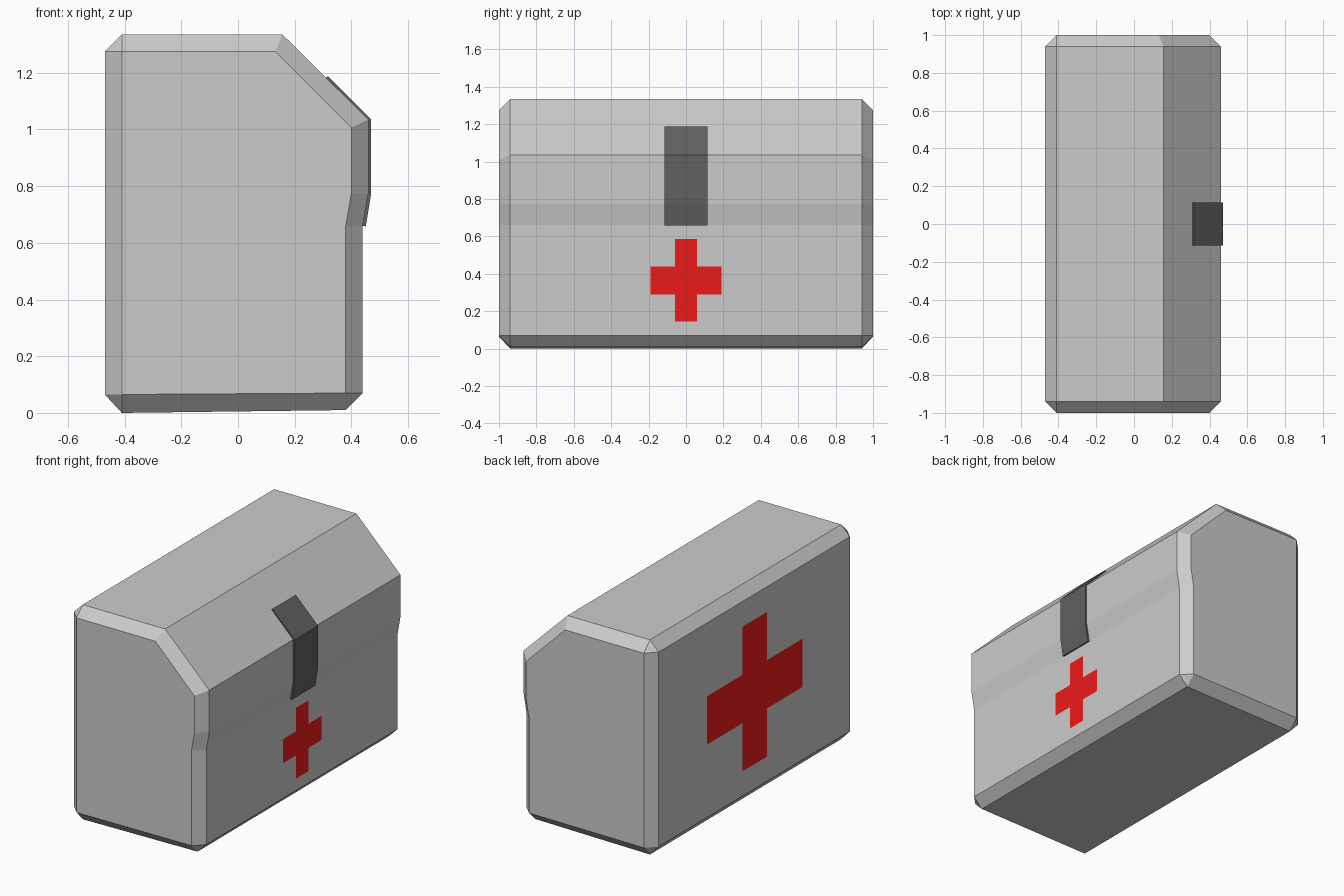
import bpy, bmesh

if "Cube" in bpy.data.objects:
    bpy.data.objects.remove(bpy.data.objects["Cube"])


def make_object(name, bm, color=None):
    bmesh.ops.remove_doubles(bm, verts=bm.verts, dist=0.0005)
    if len(bm.faces) > 1:
        bmesh.ops.recalc_face_normals(bm, faces=bm.faces)
    mesh = bpy.data.meshes.new(name)
    bm.to_mesh(mesh)
    bm.free()
    obj = bpy.data.objects.new(name, mesh)
    bpy.context.collection.objects.link(obj)
    if color:
        mat = bpy.data.materials.get(color[0]) or bpy.data.materials.new(color[0])
        mat.diffuse_color = color[1]
        mat.use_nodes = True
        mat.node_tree.nodes["Principled BSDF"].inputs["Base Color"].default_value = mat.diffuse_color
        mesh.materials.append(mat)
    return obj


def loft(sections):
    """Skin (y, profile) sections that share a point count, capping both ends."""
    bm = bmesh.new()
    rings = [[bm.verts.new((x, y, z)) for x, z in prof] for y, prof in sections]
    for a, b in zip(rings, rings[1:]):
        n = len(a)
        for i in range(n):
            j = (i + 1) % n
            bm.faces.new((a[i], a[j], b[j], b[i]))
    bm.faces.new(rings[0])
    bm.faces.new(rings[-1])
    return bm


def cross(name, x, facing, cz, half_w, half_h, bar_w, bar_h):
    """Flat cross decal in the YZ plane, facing along +x or -x."""
    quarter = [(half_w, bar_h), (bar_w, bar_h), (bar_w, half_h)]
    pts = (quarter + [(-y, z) for y, z in reversed(quarter)]
           + [(-y, -z) for y, z in quarter]
           + [(y, -z) for y, z in reversed(quarter)])
    bm = bmesh.new()
    face = bm.faces.new([bm.verts.new((x, y, cz + z)) for y, z in pts])
    face.normal_update()
    if face.normal.x * facing < 0:
        face.normal_flip()
    return make_object(name, bm, RED)


RED = ("red", (0.85, 0.01, 0.01, 1))
DARK = ("dark_grey", (0.12, 0.12, 0.12, 1))

# Case body: full side profile, and the smaller end profile beyond the chamfer
outer = [(-0.41, 0), (0.38, 0.01), (0.44, 0.07), (0.44, 0.66), (0.46, 0.775),
         (0.46, 1.035), (0.157, 1.335), (-0.41, 1.335), (-0.47, 1.275), (-0.47, 0.065)]
end = [(-0.41, 0.065), (0.38, 0.07), (0.38, 0.07), (0.38, 0.66), (0.40, 0.775),
       (0.40, 1.007), (0.132, 1.275), (-0.41, 1.275), (-0.41, 1.275), (-0.41, 0.065)]
make_object("case_body", loft([(-1, end), (-0.94, outer), (0.94, outer), (1, end)]))

# Latch strap folded over the lid edge
strap = [(0.308, 1.18), (0.46, 1.03), (0.46, 0.775), (0.44, 0.66),
         (0.451, 0.658), (0.47, 0.775), (0.47, 1.036), (0.317, 1.188)]
make_object("latch", loft([(-0.115, strap), (0.115, strap)]), DARK)

# Red crosses on the front and back panels
cross("front_cross", 0.442, 1, 0.365, 0.19, 0.22, 0.06, 0.075)
cross("back_cross", -0.472, -1, 0.67, 0.47, 0.45, 0.12, 0.15)
